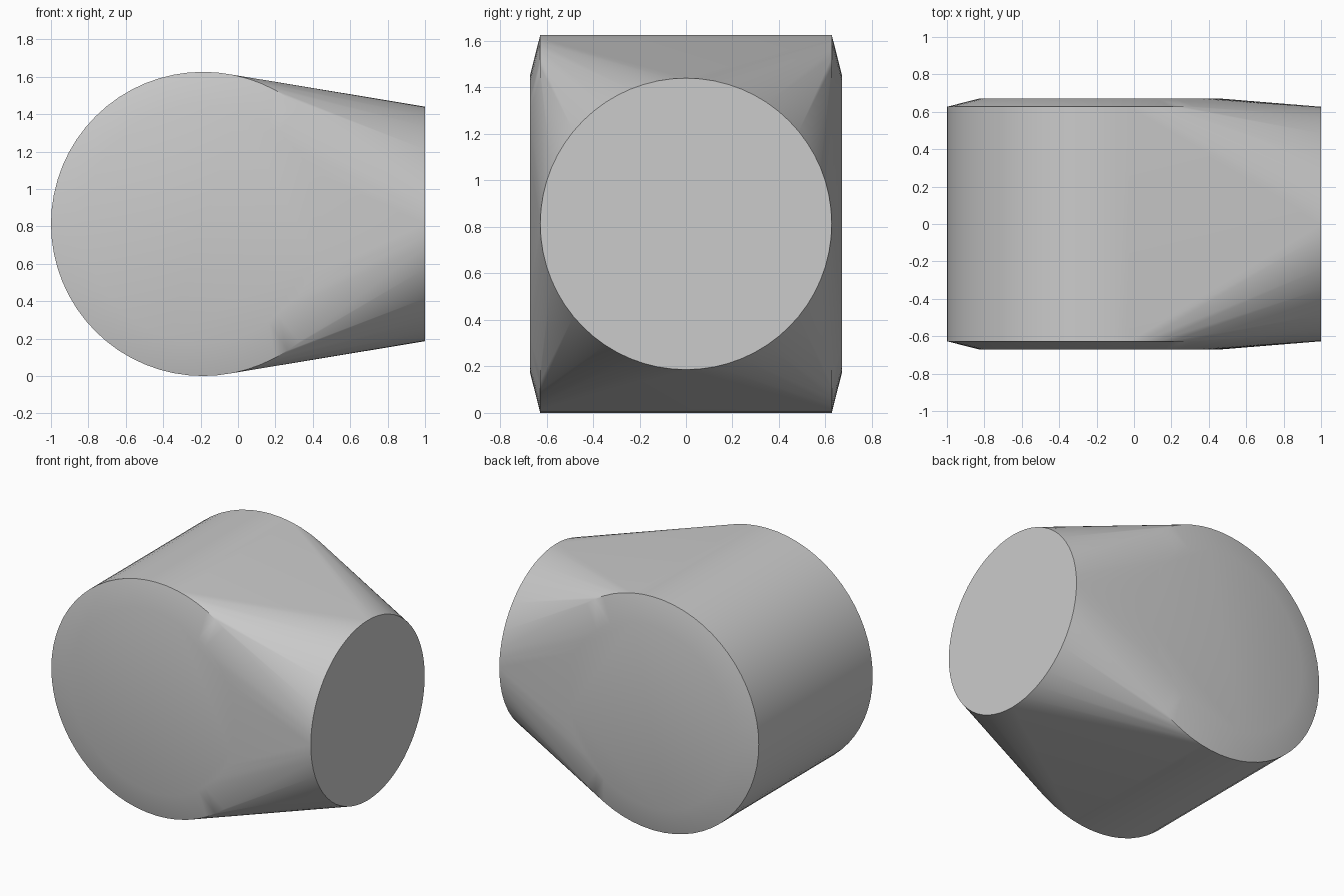
import bpy
import bmesh
import math
from mathutils import Vector

old = bpy.data.objects.get("Cube")
if old:
    bpy.data.objects.remove(old, do_unlink=True)

SEGMENTS = 64
CENTRE = Vector((-0.187, 0, 0.813))

grey = bpy.data.materials.new("plain grey")
grey.use_nodes = True
colour = (0.6, 0.6, 0.6, 1)
grey.diffuse_color = colour
grey.node_tree.nodes["Principled BSDF"].inputs["Base Color"].default_value = colour


def ring(bm, centre, radius, u, v):
    """Add a circle of vertices in the plane of u and v."""
    for i in range(SEGMENTS):
        a = math.tau * i / SEGMENTS
        bm.verts.new(centre + radius * (math.cos(a) * u + math.sin(a) * v))


X, Y, Z = Vector((1, 0, 0)), Vector((0, 1, 0)), Vector((0, 0, 1))
bm = bmesh.new()

# Cross barrel with a shallow raised cap on each end
for side in (-1, 1):
    ring(bm, CENTRE + Y * side * 0.627, 0.813, X, Z)
    ring(bm, CENTRE + Y * side * 0.672, 0.635, X, Z)

# Round mouth on the left side
ring(bm, Vector((1, 0, CENTRE.z)), 0.627, Y, Z)

# Wrap the rings in one taut skin
hull = bmesh.ops.convex_hull(bm, input=bm.verts[:], use_existing_faces=False)
loose = {g for g in hull["geom_interior"] + hull["geom_unused"]
         if isinstance(g, bmesh.types.BMVert)}
bmesh.ops.delete(bm, geom=list(loose), context="VERTS")

# Merge the triangles of each flat face
bmesh.ops.dissolve_limit(bm, angle_limit=math.radians(0.1),
                         verts=bm.verts[:], edges=bm.edges[:])
bmesh.ops.recalc_face_normals(bm, faces=bm.faces[:])

mesh = bpy.data.meshes.new("pipe_elbow_body")
bm.to_mesh(mesh)
bm.free()
mesh.materials.append(grey)
body = bpy.data.objects.new("pipe_elbow_body", mesh)
bpy.context.collection.objects.link(body)

bpy.ops.object.select_all(action="DESELECT")
body.select_set(True)
bpy.context.view_layer.objects.active = body
bpy.ops.object.shade_smooth_by_angle(angle=math.radians(30))
